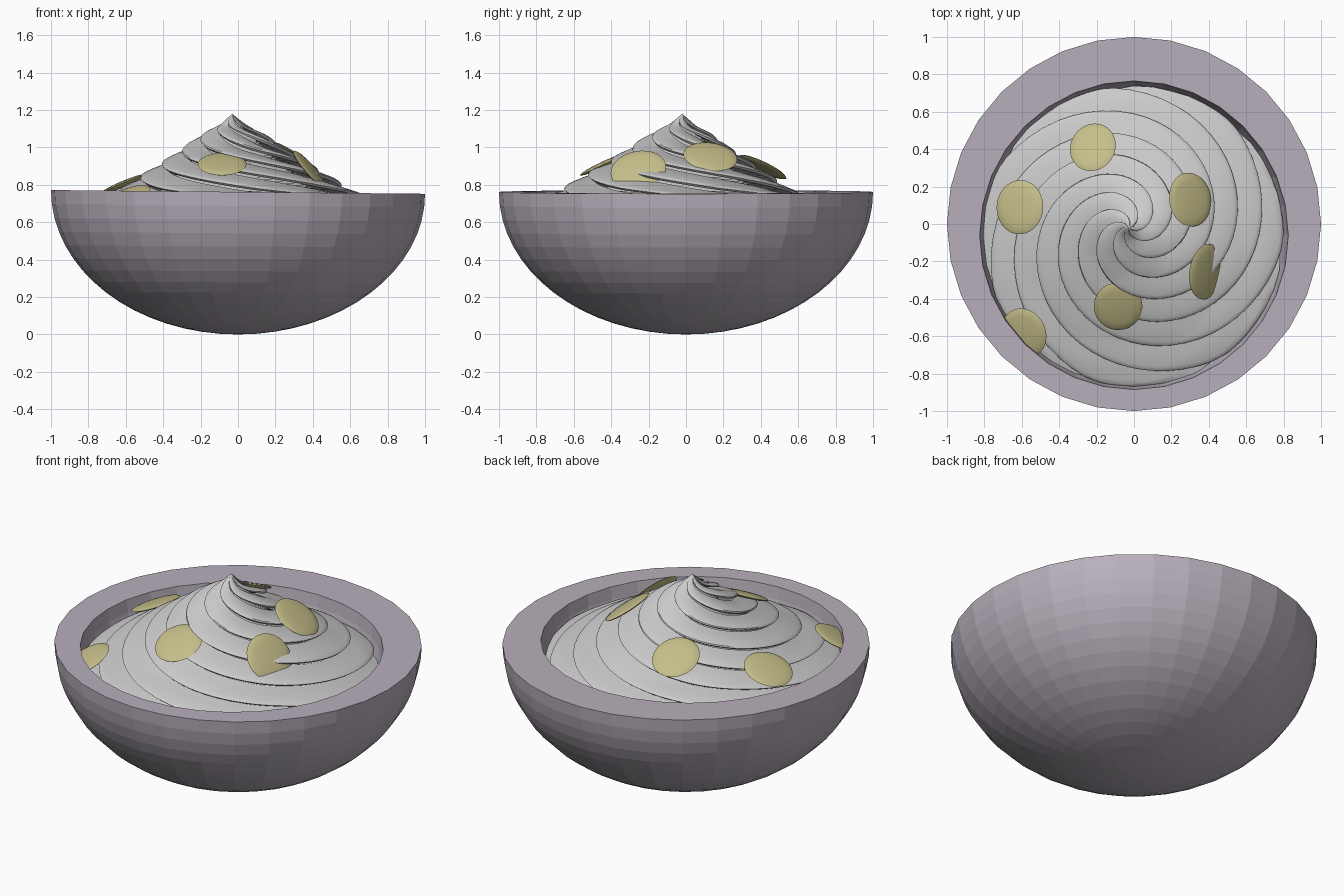
import bpy, bmesh, math
from mathutils import Vector

if "Cube" in bpy.data.objects:
    bpy.data.objects.remove(bpy.data.objects["Cube"])


def material(name, rgb):
    m = bpy.data.materials.new(name)
    m.diffuse_color = (*rgb, 1)
    m.use_nodes = True
    m.node_tree.nodes["Principled BSDF"].inputs["Base Color"].default_value = m.diffuse_color
    return m


def skin(name, rings, mat=None):
    """Join closed rings of points into a surface; one-point rings are poles."""
    bm = bmesh.new()
    vs = [[bm.verts.new(p) for p in ring] for ring in rings]
    for a, b in zip(vs, vs[1:]):
        n = max(len(a), len(b))
        for i in range(n):
            j = (i + 1) % n
            if len(a) == 1:
                bm.faces.new((a[0], b[i], b[j]))
            elif len(b) == 1:
                bm.faces.new((a[i], b[0], a[j]))
            else:
                bm.faces.new((a[i], b[i], b[j], a[j]))
    bmesh.ops.recalc_face_normals(bm, faces=bm.faces)
    me = bpy.data.meshes.new(name)
    bm.to_mesh(me)
    bm.free()
    ob = bpy.data.objects.new(name, me)
    bpy.context.collection.objects.link(ob)
    if mat:
        me.materials.append(mat)
    return ob


def smooth(ob, angle):
    bpy.ops.object.select_all(action='DESELECT')
    ob.select_set(True)
    bpy.context.view_layer.objects.active = ob
    bpy.ops.object.shade_smooth_by_angle(angle=math.radians(angle))


def lerp(table, t):
    for (x0, y0), (x1, y1) in zip(table, table[1:]):
        if t <= x1:
            return y0 + (y1 - y0) * (t - x0) / (x1 - x0)
    return table[-1][1]


# Bowl: faceted half ellipsoid, slightly tilted rim, off-centre hollow
SIDES, H = 32, 0.762
profile = []
for i in range(17):
    a = math.pi / 2 * i / 16
    profile.append((math.sin(a), H - H * math.cos(a), 0))
profile += [(0.825, H, -0.06), (0.815, 0.69, -0.06), (0.79, 0.6, -0.06),
            (0.68, 0.4, -0.06), (0.4, 0.2, -0.04), (0, 0.14, -0.03)]
rings = []
for r, z, oy in profile:
    n = SIDES if r > 1e-6 else 1
    rings.append([(r * math.cos(2 * math.pi * k / n),
                   r * math.sin(2 * math.pi * k / n) + oy,
                   z - 0.01 * r * math.cos(2 * math.pi * k / n) * z / H)
                  for k in range(n)])
skin("bowl", rings, material("bowl_mauve", (0.48, 0.43, 0.5)))

# Cream: stepped cone of spiralling ridges, each with an overhanging lip
ARMS, STEPS, TURNS = 7, 48, 1.0
HEIGHT = [(0, 1.18), (0.06, 1.12), (0.14, 1.07), (0.24, 0.99), (0.36, 0.915),
          (0.48, 0.84), (0.58, 0.775), (0.7, 0.715), (0.8, 0.655)]
LIP = [(0, 0), (0.1, 0.15), (0.25, 0.42), (0.4, 0.66), (0.55, 0.84), (0.68, 0.95),
       (0.78, 1.0), (0.86, 0.9), (0.93, 0.5)]
columns = [(arm, v, b) for arm in range(ARMS) for v, b in LIP]
rings = [[(-0.03, -0.02, 1.18)]]
for s in range(1, STEPS + 1):
    t = s / STEPS
    base = 0.8 * t
    cx, cy = -0.03 + 0.025 * t, -0.02 - 0.045 * t
    amp = 0.055 * min(1, t * 4)
    ring = []
    for arm, v, b in columns:
        ang = 2 * math.pi * ((arm - v) / ARMS + TURNS * t ** 0.85)
        r = min(base + amp * (b - 0.35), 0.805)
        z = lerp(HEIGHT, base) + 0.012 * (b - 0.5) * min(1, t * 4)
        ring.append((cx + r * math.cos(ang), cy + r * math.sin(ang), z))
    rings.append(ring)
rings.append([(0, -0.06, 0.6)])
smooth(skin("cream_swirl", rings), 40)

# Almond flakes: thin lens discs lying on the slope (position, normal, radii)
tan = material("flake_tan", (0.56, 0.51, 0.25))
flakes = [
    ((-0.61, 0.09, 0.805), (-0.38, 0.05, 0.92), 0.135, 0.145),
    ((-0.22, 0.41, 0.895), (-0.2, 0.42, 0.88), 0.125, 0.14),
    ((0.30, 0.13, 0.95), (0.55, 0.12, 0.82), 0.135, 0.145),
    ((0.385, -0.255, 0.88), (0.74, -0.15, 0.65), 0.135, 0.15),
    ((-0.085, -0.44, 0.91), (0.0, -0.42, 0.9), 0.13, 0.14),
    ((-0.59, -0.585, 0.735), (-0.35, -0.3, 0.88), 0.13, 0.14),
]
for k, (pos, nrm, rx, ry) in enumerate(flakes):
    rings = []
    for i in range(9):
        a = math.pi * i / 8
        n = 1 if i in (0, 8) else 32
        rings.append([(rx * math.sin(a) * math.cos(2 * math.pi * j / n),
                       ry * math.sin(a) * math.sin(2 * math.pi * j / n),
                       0.016 * math.cos(a)) for j in range(n)])
    ob = skin(f"almond_flake_{k + 1}", rings, tan)
    ob.location = pos
    ob.rotation_mode = 'QUATERNION'
    ob.rotation_quaternion = Vector((0, 0, 1)).rotation_difference(Vector(nrm))
    smooth(ob, 60)
